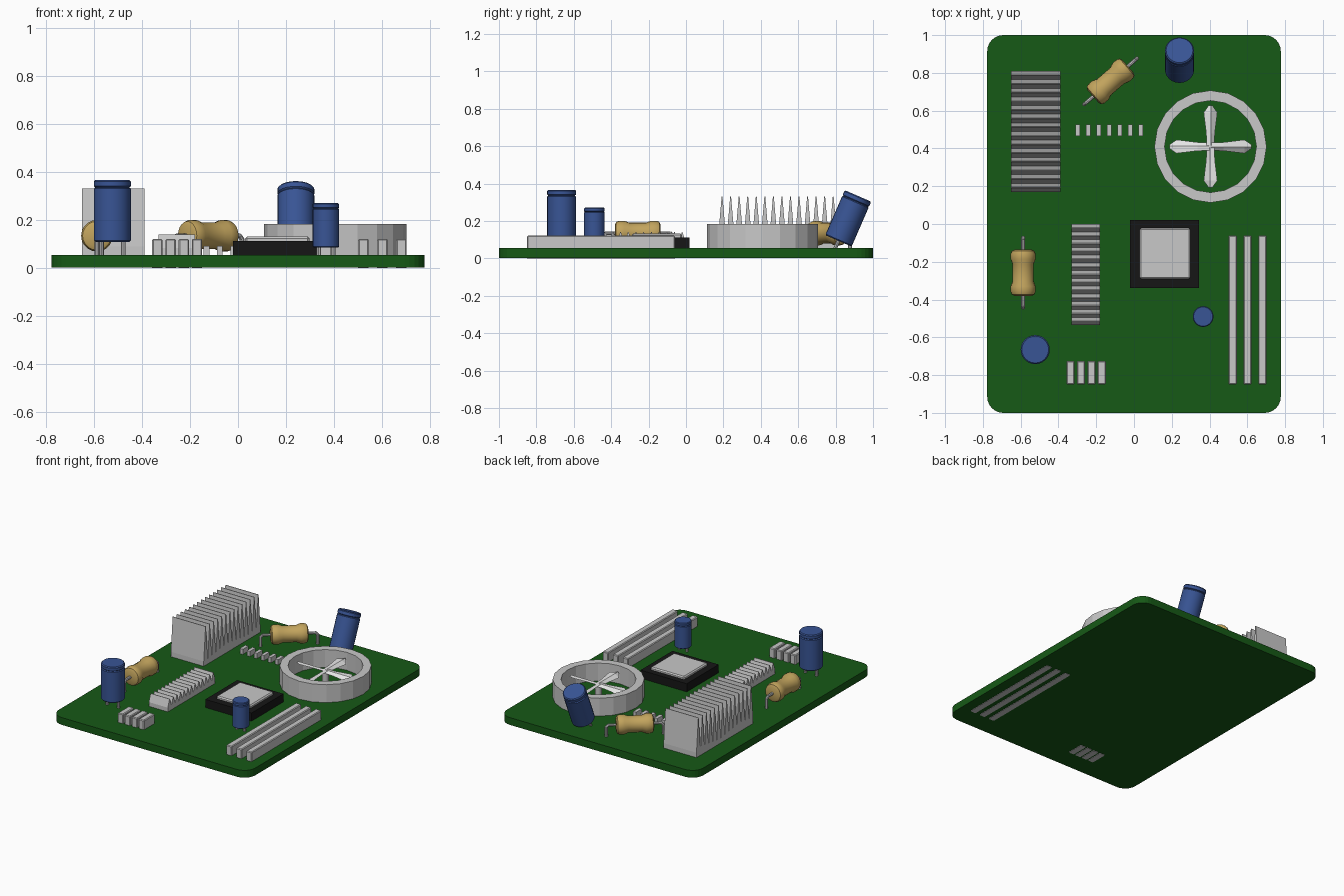
import bpy, bmesh
from math import cos, sin, pi, radians
from mathutils import Matrix, Vector

if "Cube" in bpy.data.objects:
    bpy.data.objects.remove(bpy.data.objects["Cube"], do_unlink=True)


def material(name, rgb):
    m = bpy.data.materials.new(name)
    m.use_nodes = True
    m.diffuse_color = (*rgb, 1)
    m.node_tree.nodes["Principled BSDF"].inputs["Base Color"].default_value = (*rgb, 1)
    return m


GREEN = material("board_green", (0.008, 0.1, 0.008))
GREY = material("metal_grey", (0.58, 0.58, 0.58))
WHITE = material("blade_white", (0.8, 0.8, 0.8))
BLACK = material("chip_black", (0.008, 0.008, 0.008))
BLUE = material("capacitor_blue", (0.04, 0.09, 0.3))
TAN = material("resistor_tan", (0.54, 0.37, 0.11))


def finish(name, bm, mat, place=None, smooth=False):
    bmesh.ops.recalc_face_normals(bm, faces=bm.faces)
    mesh = bpy.data.meshes.new(name)
    bm.to_mesh(mesh)
    bm.free()
    mesh.materials.append(mat)
    ob = bpy.data.objects.new(name, mesh)
    bpy.context.collection.objects.link(ob)
    if place is not None:
        ob.matrix_world = place
    if smooth:
        bpy.ops.object.select_all(action="DESELECT")
        ob.select_set(True)
        bpy.context.view_layer.objects.active = ob
        bpy.ops.object.shade_smooth_by_angle(angle=radians(40))
    return ob


def box_mesh(x, y, z):
    """Box from (low, high) ranges."""
    bm = bmesh.new()
    size = [b - a for a, b in (x, y, z)]
    mid = [(a + b) / 2 for a, b in (x, y, z)]
    bmesh.ops.create_cube(bm, size=1, matrix=Matrix.Translation(mid) @ Matrix.Diagonal((*size, 1)))
    return bm


def box(name, x, y, z, mat, bevel=0):
    bm = box_mesh(x, y, z)
    if bevel:
        edges = [e for e in bm.edges if max(v.co.z for v in e.verts) > z[1] - 0.001]
        bmesh.ops.bevel(bm, geom=edges, offset=bevel, segments=1, affect="EDGES")
    return finish(name, bm, mat)


def lathe(name, profile, sides, mat, place, closed=False, smooth=True):
    """Spin (radius, height) points about z; closed joins last to first."""
    bm = bmesh.new()
    rings = [[bm.verts.new((r * cos(2 * pi * i / sides), r * sin(2 * pi * i / sides), z))
              for i in range(sides)] for r, z in profile]
    pairs = list(zip(rings, rings[1:]))
    if closed:
        pairs.append((rings[-1], rings[0]))
    else:
        bm.faces.new(rings[0])
        bm.faces.new(rings[-1])
    for a, b in pairs:
        for i in range(sides):
            j = (i + 1) % sides
            bm.faces.new((a[i], a[j], b[j], b[i]))
    return finish(name, bm, mat, place, smooth)


def wires(name, segments, radius, place=None):
    bm = bmesh.new()
    for a, b in segments:
        a, b = Vector(a), Vector(b)
        turn = (b - a).to_track_quat("Z", "Y").to_matrix().to_4x4()
        bmesh.ops.create_cone(bm, cap_ends=True, segments=8, radius1=radius, radius2=radius,
                              depth=(b - a).length, matrix=Matrix.Translation((a + b) / 2) @ turn)
    return finish(name, bm, GREY, place, True)


TOP = 0.055

# Circuit board with rounded corners
bm = box_mesh((-0.777, 0.777), (-1, 1), (0.003, TOP))
corners = [e for e in bm.edges if abs(e.verts[0].co.z - e.verts[1].co.z) > 0.01]
bmesh.ops.bevel(bm, geom=corners, offset=0.085, segments=6, profile=0.5, affect="EDGES")
finish("circuit_board", bm, GREEN)


# Heat sinks: a row of pointed fins on a solid base
def heat_sink(name, x, y, valley, peak, count):
    pitch = (y[1] - y[0]) / count
    tip = pitch * 0.05
    outline = [(y[0], TOP - 0.01), (y[0], valley)]
    for i in range(count):
        mid = y[0] + (i + 0.5) * pitch
        outline += [(mid - tip, peak), (mid + tip, peak), (y[0] + (i + 1) * pitch, valley)]
    outline.append((y[1], TOP - 0.01))
    bm = bmesh.new()
    face = bm.faces.new([bm.verts.new((x[0], py, pz)) for py, pz in outline])
    out = bmesh.ops.extrude_face_region(bm, geom=[face])["geom"]
    bmesh.ops.translate(bm, vec=(x[1] - x[0], 0, 0),
                        verts=[g for g in out if isinstance(g, bmesh.types.BMVert)])
    finish(name, bm, GREY)


heat_sink("large_heat_sink", (-0.65, -0.39), (0.17, 0.81), 0.09, 0.332, 14)
heat_sink("small_heat_sink", (-0.33, -0.18), (-0.535, 0), 0.085, 0.14, 13)

# Slots, connector blocks and pins
for i in range(3):
    x = 0.5 + 0.079 * i
    box(f"memory_slot_{i + 1}", (x, x + 0.044), (-0.85, -0.06), (0, 0.122), GREY, 0.005)
for i in range(4):
    x = -0.357 + 0.055 * i
    box(f"connector_block_{i + 1}", (x, x + 0.043), (-0.85, -0.725), (0, 0.122), GREY, 0.005)
for i in range(7):
    x = -0.299 + 0.0558 * i
    box(f"pin_{i + 1}", (x - 0.012, x + 0.012), (0.465, 0.528), (TOP - 0.01, 0.092), GREY)

# Processor
box("processor_base", (-0.02, 0.345), (-0.34, 0.02), (TOP - 0.01, 0.113), BLACK)
box("processor_cap", (0.03, 0.298), (-0.29, -0.022), (0.1, 0.132), GREY, 0.008)

# Fan: ring, stem and four pitched blades
fan = Matrix.Translation((0.405, 0.41, 0))
lathe("fan_ring", [(0.297, TOP - 0.01), (0.297, 0.183), (0.243, 0.183), (0.243, TOP - 0.01)],
      20, GREY, fan, closed=True, smooth=False)
lathe("fan_stem", [(0.022, TOP - 0.01), (0.022, 0.14)], 10, GREY, fan)
for i in range(4):
    bm = bmesh.new()
    stations = [(0, 0.022), (0.07, 0.024), (0.18, 0.038), (0.218, 0.01)]
    rows = []
    for r, w in stations:
        rows.append([bm.verts.new(p) for p in
                     ((r, -w, 0), (r, 0, 0.01), (r, w, 0), (r, 0, -0.006))])
    for a, b in zip(rows, rows[1:]):
        for k in range(4):
            n = (k + 1) % 4
            bm.faces.new((a[k], a[n], b[n], b[k]))
    bm.faces.new(rows[0])
    bm.faces.new(rows[-1])
    finish(f"fan_blade_{i + 1}", bm, WHITE, fan @ Matrix.Translation((0, 0, 0.143))
           @ Matrix.Rotation(i * pi / 2, 4, "Z") @ Matrix.Rotation(radians(18), 4, "X"))


# Capacitors: can with a shallow groove near the top, on two legs
def capacitor(name, radius, height, spread, leg, place):
    b = radius * 0.08
    profile = [(radius - b, 0), (radius, b), (radius, height * 0.86), (radius - b, height * 0.88),
               (radius, height * 0.9), (radius, height - b), (radius - b, height)]
    lathe(name, profile, 24, BLUE, place)
    wires(name + "_legs", [((s * spread, 0, -leg), (s * spread, 0, 0.01)) for s in (-1, 1)],
          0.01, place)


capacitor("large_capacitor", 0.077, 0.257, 0.045, 0.06, Matrix.Translation((-0.523, -0.665, 0.11)))
capacitor("small_capacitor", 0.055, 0.185, 0.03, 0.035, Matrix.Translation((0.366, -0.49, 0.086)))
capacitor("tilted_capacitor", 0.077, 0.262, 0.045, 0.045,
          Matrix.Translation((0.241, 0.815, 0.094)) @ Matrix.Rotation(radians(-23.5), 4, "X"))


# Resistors: waisted body with bent wire leads
def resistor(name, x, y, angle):
    place = Matrix.Translation((x, y, 0)) @ Matrix.Rotation(radians(angle), 4, "Z")
    half = [(0.045, 0.122), (0.06, 0.115), (0.066, 0.1), (0.066, 0.072), (0.056, 0.045)]
    profile = [(r, -h) for r, h in half] + [(r, h) for r, h in reversed(half)]
    lie = place @ Matrix.Translation((0, 0, 0.135)) @ Matrix.Rotation(pi / 2, 4, "X")
    lathe(name, profile, 20, TAN, lie)
    parts = []
    for s in (-1, 1):
        parts += [((0, s * 0.1, 0.135), (0, s * 0.175, 0.135)),
                  ((0, s * 0.172, 0.136), (0, s * 0.187, 0.12)),
                  ((0, s * 0.186, 0.124), (0, s * 0.186, TOP - 0.01))]
    wires(name + "_leads", parts, 0.01, place)


resistor("front_resistor", -0.587, -0.258, 0)
resistor("back_resistor", -0.124, 0.755, -49)
